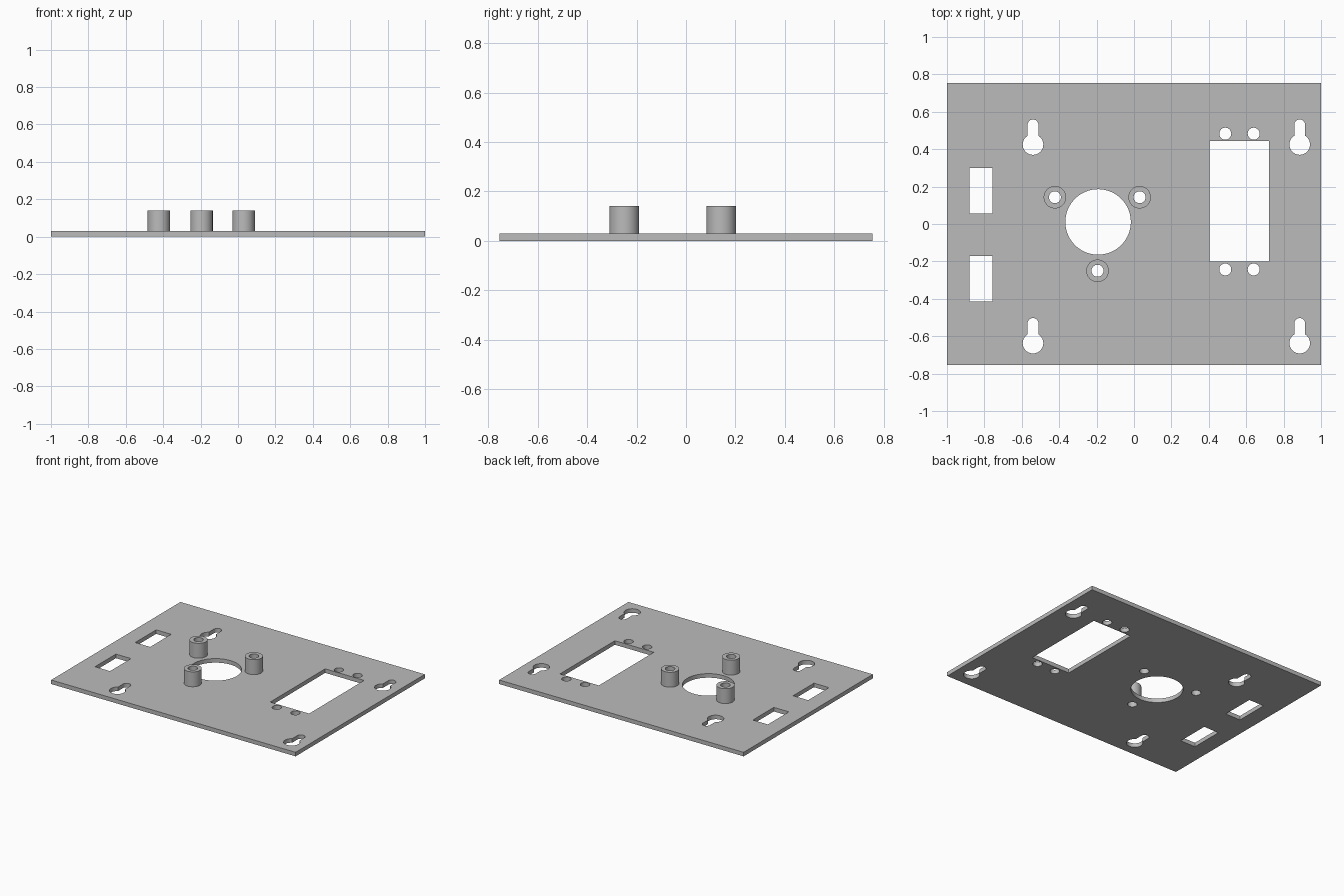
import bpy, bmesh
from math import sin, cos, pi, asin, radians

if "Cube" in bpy.data.objects:
    bpy.data.objects.remove(bpy.data.objects["Cube"], do_unlink=True)

GREY = (0.5, 0.5, 0.5, 1.0)
grey = bpy.data.materials.new("plain_grey")
grey.use_nodes = True
grey.diffuse_color = GREY
grey.node_tree.nodes["Principled BSDF"].inputs["Base Color"].default_value = GREY

PLATE_TOP, POST_TOP = 0.03, 0.14
POST_R, BORE_R = 0.06, 0.032


def arc(cx, cy, r, start=0.0, end=2 * pi, n=48, closed=True):
    steps = n if closed else n - 1
    return [(cx + r * cos(start + (end - start) * i / steps),
             cy + r * sin(start + (end - start) * i / steps)) for i in range(n)]


def rect(x0, x1, y0, y1):
    return [(x0, y0), (x1, y0), (x1, y1), (x0, y1)]


def keyhole(cx, cy, r=0.055, slot=0.029, reach=0.105):
    """Round entry with a narrow round-ended slot above it."""
    a = asin(slot / r)
    return (arc(cx, cy, r, pi / 2 + a, 2.5 * pi - a, 40, False)
            + arc(cx, cy + reach, slot, 0, pi, 20, False))


def extrude_outline(name, loops, z0, z1):
    """Solid from an outer outline and any number of hole outlines."""
    curve = bpy.data.curves.new(name + "_outline", "CURVE")
    curve.dimensions = "2D"
    curve.fill_mode = "BOTH"
    curve.extrude = (z1 - z0) / 2
    for loop in loops:
        spline = curve.splines.new("POLY")
        spline.points.add(len(loop) - 1)
        for point, (x, y) in zip(spline.points, loop):
            point.co = (x, y, 0, 1)
        spline.use_cyclic_u = True
    temp = bpy.data.objects.new(name + "_outline", curve)
    bpy.context.collection.objects.link(temp)
    graph = bpy.context.evaluated_depsgraph_get()
    mesh = bpy.data.meshes.new_from_object(temp.evaluated_get(graph))
    bpy.data.objects.remove(temp, do_unlink=True)

    bm = bmesh.new()
    bm.from_mesh(mesh)
    bmesh.ops.remove_doubles(bm, verts=bm.verts, dist=1e-5)
    bmesh.ops.recalc_face_normals(bm, faces=bm.faces)
    bmesh.ops.translate(bm, verts=bm.verts, vec=(0, 0, (z0 + z1) / 2))
    bm.to_mesh(mesh)
    bm.free()

    mesh.name = name
    mesh.materials.clear()
    mesh.materials.append(grey)
    obj = bpy.data.objects.new(name, mesh)
    bpy.context.collection.objects.link(obj)
    bpy.ops.object.select_all(action="DESELECT")
    obj.select_set(True)
    bpy.context.view_layer.objects.active = obj
    bpy.ops.object.shade_smooth_by_angle(angle=radians(30))
    return obj


posts = {"left": (0.03, 0.143), "right": (-0.423, 0.143), "front": (-0.195, -0.25)}

# Mounting plate with all its openings
openings = [
    arc(-0.192, 0.011, 0.175, n=96),        # large round opening
    rect(0.403, 0.722, -0.20, 0.443),       # large rectangular opening
    rect(-0.88, -0.757, 0.055, 0.30),       # small rectangular openings
    rect(-0.88, -0.757, -0.414, -0.17),
]
openings += [arc(x, y, BORE_R) for x in (0.488, 0.64) for y in (0.483, -0.243)]
openings += [keyhole(x, y) for x in (-0.54, 0.886) for y in (0.425, -0.637)]
openings += [arc(x, y, BORE_R) for x, y in posts.values()]
extrude_outline("mounting_plate", [rect(-1, 1, -0.755, 0.755)] + openings, 0, PLATE_TOP)

# Hollow standoff posts around the round opening
for side, (x, y) in posts.items():
    extrude_outline(side + "_standoff", [arc(x, y, POST_R), arc(x, y, BORE_R)],
                    PLATE_TOP, POST_TOP)
